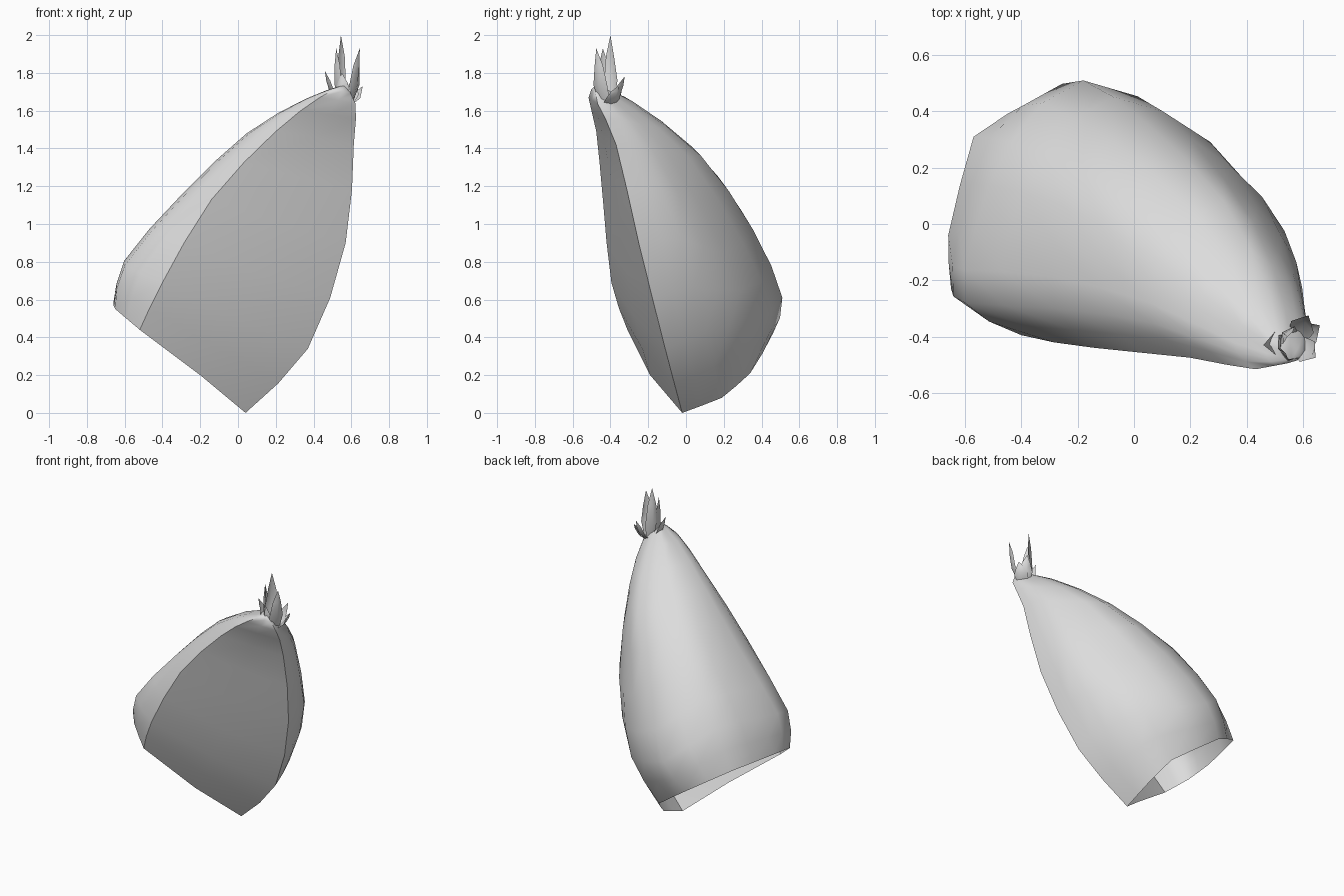
import bpy, bmesh, math
from mathutils import Vector as V

if "Cube" in bpy.data.objects:
    bpy.data.objects.remove(bpy.data.objects["Cube"])

mat = bpy.data.materials.new("pale_grey")
mat.diffuse_color = (0.72, 0.72, 0.72, 1)
mat.use_nodes = True
mat.node_tree.nodes["Principled BSDF"].inputs["Base Color"].default_value = mat.diffuse_color


def spline(pts, n, round_amount=1.0):
    """Curve through pts, n steps per span; round_amount 0 gives straight spans."""
    p = [pts[0] * 2 - pts[1]] + pts + [pts[-1] * 2 - pts[-2]]
    out = []
    for a, b, c, d in zip(p, p[1:], p[2:], p[3:]):
        for k in range(n):
            t = k / n
            q = 0.5 * (2 * b + (c - a) * t + (2 * a - 5 * b + 4 * c - d) * t * t
                       + (3 * b - a - 3 * c + d) * t ** 3)
            out.append(b.lerp(c, t).lerp(q, round_amount))
    return out + [pts[-1]]


def finish(bm, name):
    me = bpy.data.meshes.new(name)
    bm.to_mesh(me)
    bm.free()
    me.materials.append(mat)
    ob = bpy.data.objects.new(name, me)
    bpy.context.collection.objects.link(ob)
    return ob


# Hood: ribs running from the open rim up towards the tip
TIP = V((0.56, -0.48, 1.735))
right_crease = [(.04, -.02, 0), (.37, -.11, .34), (.57, -.25, .90), (.613, -.37, 1.42)]
left_crease = [(-.52, -.31, .44), (-.40, -.395, .69), (-.14, -.44, 1.13), (.20, -.475, 1.49)]
front_rib = [(-.20, -.19, .20), (-.01, -.27, .50), (.21, -.36, 1.00), (.41, -.435, 1.46)]
back_ribs = [
    [(.04, .19, .08), (.33, .10, .42), (.535, -.025, .92), (.595, -.25, 1.42)],
    [(-.03, .34, .21), (.19, .34, .48), (.345, .205, .85), (.515, -.10, 1.38)],
    [(-.32, .46, .42), (-.18, .51, .61), (.05, .353, .973), (.32, .08, 1.36)],
    [(-.57, .31, .57), (-.44, .29, .83), (-.18, .18, 1.16), (.14, -.06, 1.465)],
    [(-.66, -.04, .58), (-.565, -.02, .82), (-.29, -.06, 1.15), (.06, -.20, 1.48)],
    [(-.65, -.23, .55), (-.60, -.28, .78), (-.28, -.30, 1.155), (.06, -.35, 1.48)],
]
ribs = [[V(p) for p in r] for r in [right_crease] + back_ribs + [left_crease, front_rib]]
centre = sum((r[3] for r in ribs), V((0, 0, 0))) / len(ribs)
for i, r in enumerate(ribs):  # blunt shoulder just under the tip
    lift = 0.015 if i in (3, 4) else 0
    r.append(TIP + 0.3 * (r[3] - TIP) + 0.16 * (r[3] - centre) + V((0, 0, lift)))
ribs = [spline(r + [TIP], 2)[:-1] for r in ribs]

left = 7 * 2  # column of the left crease once the back is refined
bm = bmesh.new()
rows = []
for j in range(len(ribs[0])):
    # straight-sided rim that quickly becomes round
    ring = spline([r[j] for r in ribs[:8]], 2, min(1, 0.25 + 0.4 * j)) + [ribs[8][j]]
    rows.append([bm.verts.new(p) for p in ring])
n = len(rows[0])
tip = bm.verts.new(TIP)
for a, b in zip(rows, rows[1:]):
    for i in range(n):
        k = (i + 1) % n
        bm.faces.new((a[i], a[k], b[k], b[i]))
for i in range(n):
    bm.faces.new((rows[-1][i], rows[-1][(i + 1) % n], tip))
for f in bm.faces:
    f.smooth = True
for col in (0, left):  # hard creases around the flat front
    for a, b in zip(rows, rows[1:]):
        bm.edges.get((a[col], b[col])).smooth = False
finish(bm, "hood")

# Leafy tuft: folded pointed leaves fanned round the tip
BASE = V((0.57, -0.42, 1.63))
leaf_tips = [(.545, -.40, 2.0), (.645, -.475, 1.93), (.52, -.44, 1.93), (.46, -.43, 1.81),
             (.55, -.48, 1.80), (.66, -.36, 1.73), (.62, -.325, 1.78)]
bm = bmesh.new()
for t in leaf_tips:
    t = V(t)
    out = V((t.x - BASE.x, t.y - BASE.y, 0)).normalized()
    side = V((-out.y, out.x, 0))
    foot = BASE + out * 0.025
    sections = []
    for s, w, bow in ((0, .035, 0), (.35, .045, .02), (.7, .027, .01)):
        c = foot.lerp(t, s) + out * bow
        sections.append([bm.verts.new(c - side * w - out * .012), bm.verts.new(c + out * .008),
                         bm.verts.new(c + side * w - out * .012)])
    end = bm.verts.new(t)
    for a, b in zip(sections, sections[1:]):
        for i in (0, 1):
            bm.faces.new((a[i], a[i + 1], b[i + 1], b[i]))
    for i in (0, 1):
        bm.faces.new((sections[-1][i], sections[-1][i + 1], end))
for f in bm.faces:
    f.smooth = True
finish(bm, "leaf_tuft")
